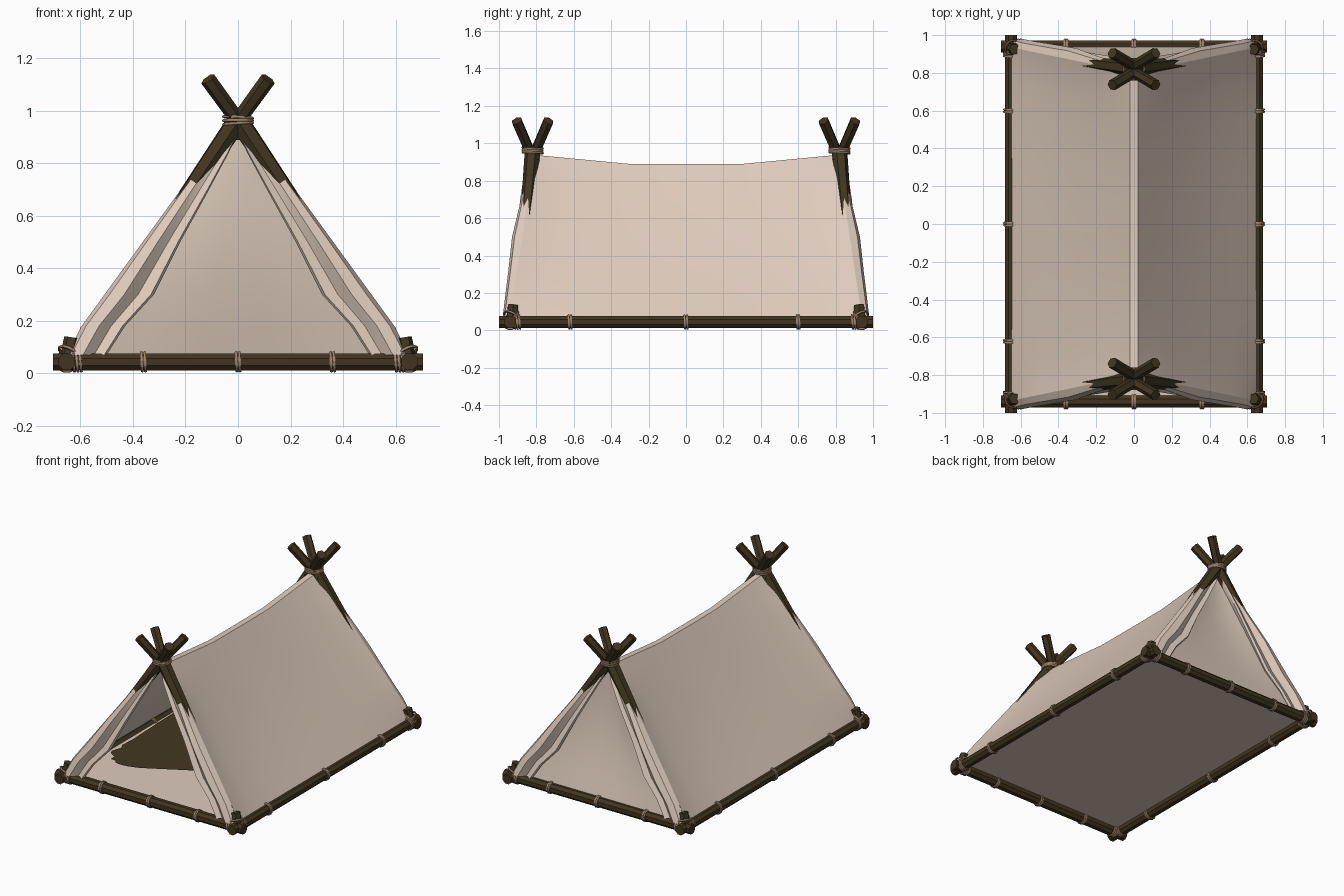
import bpy, bmesh, math, random
from mathutils import Vector, Matrix

if "Cube" in bpy.data.objects:
    bpy.data.objects.remove(bpy.data.objects["Cube"])
random.seed(4)

def mat(name, c):
    m = bpy.data.materials.new(name)
    m.diffuse_color = (*c, 1)
    m.use_nodes = True
    m.node_tree.nodes["Principled BSDF"].inputs["Base Color"].default_value = m.diffuse_color
    return m

CLOTH = mat("canvas", (0.73, 0.60, 0.505))
WOOD = mat("dark wood", (0.054, 0.036, 0.015))
ROPE = mat("rope", (0.34, 0.23, 0.15))
FUR = mat("brown fur", (0.058, 0.038, 0.016))

def finish(bm, name, m, smooth=None):
    me = bpy.data.meshes.new(name)
    bm.to_mesh(me)
    bm.free()
    me.materials.append(m)
    ob = bpy.data.objects.new(name, me)
    bpy.context.collection.objects.link(ob)
    if smooth:
        bpy.ops.object.select_all(action='DESELECT')
        ob.select_set(True)
        bpy.context.view_layer.objects.active = ob
        bpy.ops.object.shade_smooth_by_angle(angle=math.radians(smooth))
    return ob

def frame(axis, centre):
    return Matrix.Translation(centre) @ Vector(axis).to_track_quat('Z', 'Y').to_matrix().to_4x4()

def rod(bm, a, b, r1, r2, sides=6):
    a, b = Vector(a), Vector(b)
    M = frame(b - a, (a + b) / 2) @ Matrix.Rotation(math.pi / sides, 4, 'Z')
    bmesh.ops.create_cone(bm, cap_ends=True, segments=sides, radius1=r1, radius2=r2,
                          depth=(b - a).length, matrix=M)

def ring(bm, centre, axis, R, r=0.006, n=14, k=6):
    M = frame(axis, Vector(centre))
    vs = []
    for i in range(n):
        t = 2 * math.pi * i / n
        vs.append([bm.verts.new(M @ Vector(((R + r * math.cos(p)) * math.cos(t),
                   (R + r * math.cos(p)) * math.sin(t), r * math.sin(p))))
                   for p in [2 * math.pi * j / k for j in range(k)]])
    for i in range(n):
        for j in range(k):
            bm.faces.new((vs[i][j], vs[(i + 1) % n][j],
                          vs[(i + 1) % n][(j + 1) % k], vs[i][(j + 1) % k]))

def sheet(bm, rows):
    g = [[bm.verts.new(p) for p in r] for r in rows]
    for a, b in zip(g, g[1:]):
        for i in range(len(a) - 1):
            bm.faces.new((a[i], a[i + 1], b[i + 1], b[i]))

# base frame of four beams
bm = bmesh.new()
for s in (-1, 1):
    rod(bm, (-0.705, s * 0.94, 0.044), (0.705, s * 0.94, 0.044), 0.035, 0.035, 8)
    rod(bm, (s * 0.652, -1.0, 0.044), (s * 0.652, 1.0, 0.044), 0.034, 0.034, 8)
finish(bm, "base_frame", WOOD)

# crossed poles under the cloth, corner feet and splayed tips
bm = bmesh.new()
for e in (-1, 1):
    for s in (-1, 1):
        rod(bm, (s * 0.59, e * 0.895, 0.085), (0, e * 0.82, 0.965), 0.027, 0.042)
        rod(bm, (s * 0.652, e * 0.935, 0.015), (s * 0.632, e * 0.925, 0.135), 0.036, 0.030)
        for d in (-1, 1):
            rod(bm, (-s * 0.045, e * 0.82 - d * 0.01, 0.9),
                (s * 0.115, e * 0.82 + d * 0.085, 1.12), 0.028, 0.030)
finish(bm, "tent_poles", WOOD)

# rope lashings: pole crossings, beam ties, corners
bm = bmesh.new()
for e in (-1, 1):
    for i, dz in enumerate((0.95, 0.962, 0.974)):
        ring(bm, (0, e * 0.82, dz), (0.06 * (i - 1), 0.05, 1), 0.055)
    for x in (-0.36, 0, 0.36):
        for d in (-0.006, 0.006):
            ring(bm, (x + d, e * 0.94, 0.044), (1, 0, 0.05), 0.036)
    for y in (-0.62, 0, 0.6):
        for d in (-0.006, 0.006):
            ring(bm, (e * 0.652, y + d, 0.044), (0, 1, 0.05), 0.036)
    for s in (-1, 1):
        for i in range(3):
            ring(bm, (s * (0.60 + i * 0.013), e * 0.94, 0.044), (1, 0, 0.1), 0.037)
            ring(bm, (s * 0.652, e * (0.89 + i * 0.013), 0.044), (0, 1, 0.1), 0.037)
        for tilt in (-0.5, 0.5):
            ring(bm, (s * 0.645, e * 0.935, 0.08), (s * tilt, e * tilt, 1), 0.04)
finish(bm, "rope_lashings", ROPE, 60)

# sagging side walls, pushed out over the poles at each end
def wall_point(s, u, v):
    a = abs(u)
    zr = 0.888 + 0.05 * max(0, (a - 0.35) / 0.65)
    sag = -0.015 * math.sin(math.pi * v) * (1 - u * u)
    over = 0.024 * a ** 8 * max(0, min(1, (v - 0.02) / 0.12, (1 - v) / 0.12))
    return Vector((s * (0.02 + 0.63 * v + sag * 0.8 + over),
                   u * (0.81 + 0.13 * v),
                   zr + (0.072 - zr) * v + sag * 0.6))

bm = bmesh.new()
U = [-1, -0.93, -0.8, -0.6, -0.37, -0.12, 0.12, 0.37, 0.6, 0.8, 0.93, 1]
V = [0, 0.06, 0.14, 0.25, 0.38, 0.5, 0.62, 0.75, 0.88, 1]
sheet(bm, [[wall_point(-1, u, v) for u in U] for v in reversed(V)] +
          [[wall_point(1, u, v) for u in U] for v in V])
finish(bm, "side_walls", CLOTH, 40)

# folded flaps at the four corners: z, inner x, bulge y, inner y
flap = [(0.92, 0.0, 0.825, 0.82), (0.84, 0.035, 0.858, 0.85), (0.70, 0.11, 0.882, 0.872),
        (0.50, 0.22, 0.93, 0.89), (0.30, 0.32, 0.952, 0.915),
        (0.18, 0.43, 0.967, 0.93), (0.07, 0.50, 0.98, 0.945)]
bm = bmesh.new()
for e in (-1, 1):
    for s in (-1, 1):
        rows = []
        for z, xi, ym, yi in flap:
            v = (0.938 - z) / 0.866
            w = wall_point(s, e, min(v, 1))
            xo = abs(w.x)
            k = xo - xi
            rows.append([w,
                         Vector((s * (xo - 0.10 * k), e * (ym * 0.75 + abs(w.y) * 0.25), z)),
                         Vector((s * (xo - 0.40 * k), e * ym, z)),
                         Vector((s * (xo - 0.68 * k), e * (yi + 0.002), z)),
                         Vector((s * (xi + 0.06 * k), e * (yi + 0.015), z)),
                         Vector((s * xi, e * yi, z)),
                         Vector((s * (xi + 0.2 * k), e * (yi - 0.05), z))])
        sheet(bm, rows)
finish(bm, "corner_flaps", CLOTH, 35)

# closed back panel
bm = bmesh.new()
rows = []
for i in range(8):
    v = i / 7
    rows.append([(t * (0.015 + 0.60 * v), 0.815 + 0.125 * v
                  - 0.035 * math.sin(math.pi * v) * (1 - t * t), 0.91 - 0.845 * v)
                 for t in (-1, -0.6, -0.2, 0.2, 0.6, 1)])
sheet(bm, rows)
finish(bm, "back_panel", CLOTH, 40)

# ground sheet
bm = bmesh.new()
sheet(bm, [[(x, y, 0.058) for x in (-0.645, 0, 0.645)] for y in (-0.93, 0, 0.93)])
finish(bm, "ground_sheet", CLOTH)

# ragged fur rug
bm = bmesh.new()
pts = []
for i in range(56):
    t = 2 * math.pi * i / 56
    c, s = math.cos(t), math.sin(t)
    j = random.uniform(0.96, 1.02)
    x = 0.605 * math.copysign(abs(c) ** 0.3, c) * j
    y = 0.68 * math.copysign(abs(s) ** 0.3, s) * j
    if y < -0.3:
        y += 0.2 * max(0, 1 - abs(x) / 0.35)
    pts.append(bm.verts.new((x, y + 0.03, 0.066)))
mid = bm.verts.new((0, 0, 0.07))
for a, b in zip(pts, pts[1:] + pts[:1]):
    bm.faces.new((a, b, mid))
finish(bm, "fur_rug", FUR)
